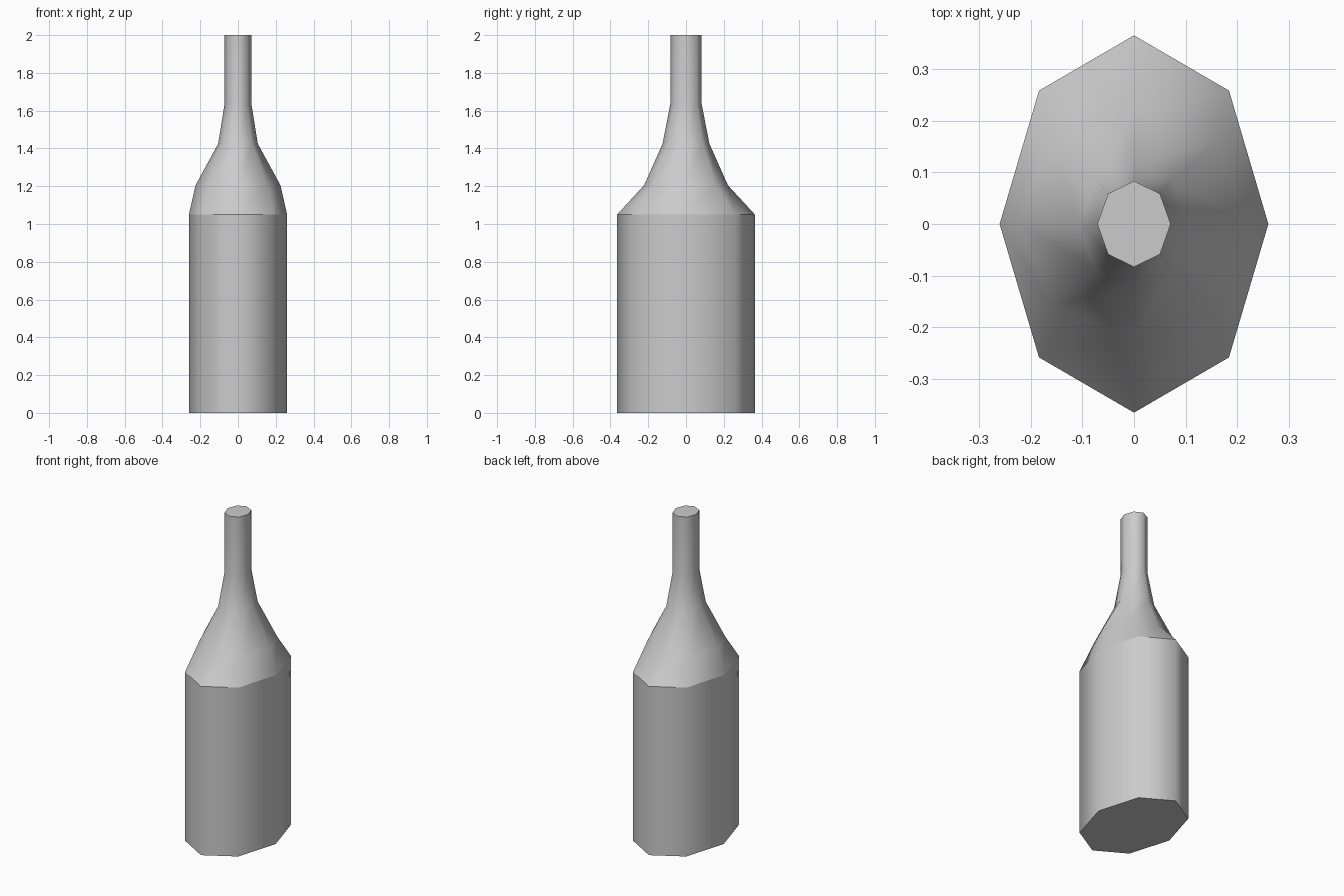
import bpy, bmesh
from math import cos, sin, pi

cube = bpy.data.objects.get("Cube")
if cube:
    bpy.data.objects.remove(cube)

SIDES = 8
# Height, half width, half depth of each ring, from base to mouth
RINGS = [(0, 0.26, 0.365), (1.05, 0.26, 0.365), (1.205, 0.225, 0.222),
         (1.425, 0.105, 0.124), (1.635, 0.071, 0.083), (2, 0.071, 0.083)]

# Plain grey material
grey = bpy.data.materials.new("light_grey")
grey.use_nodes = True
colour = (0.6, 0.6, 0.6, 1)
grey.diffuse_color = colour
grey.node_tree.nodes["Principled BSDF"].inputs["Base Color"].default_value = colour

# Bottle: loft the oval rings into body, shoulder and neck
bm = bmesh.new()
rings = [[bm.verts.new((rx * cos(2 * pi * i / SIDES), ry * sin(2 * pi * i / SIDES), z))
          for i in range(SIDES)] for z, rx, ry in RINGS]
for low, high in zip(rings, rings[1:]):
    for i in range(SIDES):
        j = (i + 1) % SIDES
        bm.faces.new((low[i], low[j], high[j], high[i])).smooth = True

# Flat base and mouth
bm.faces.new(rings[0][::-1])
bm.faces.new(rings[-1])

# Crisp edges at the base, shoulder line and mouth
for ring in (rings[0], rings[1], rings[-1]):
    for i in range(SIDES):
        bm.edges.get((ring[i], ring[(i + 1) % SIDES])).smooth = False

mesh = bpy.data.meshes.new("bottle")
bm.to_mesh(mesh)
bm.free()
mesh.materials.append(grey)
bottle = bpy.data.objects.new("bottle", mesh)
bpy.context.collection.objects.link(bottle)
